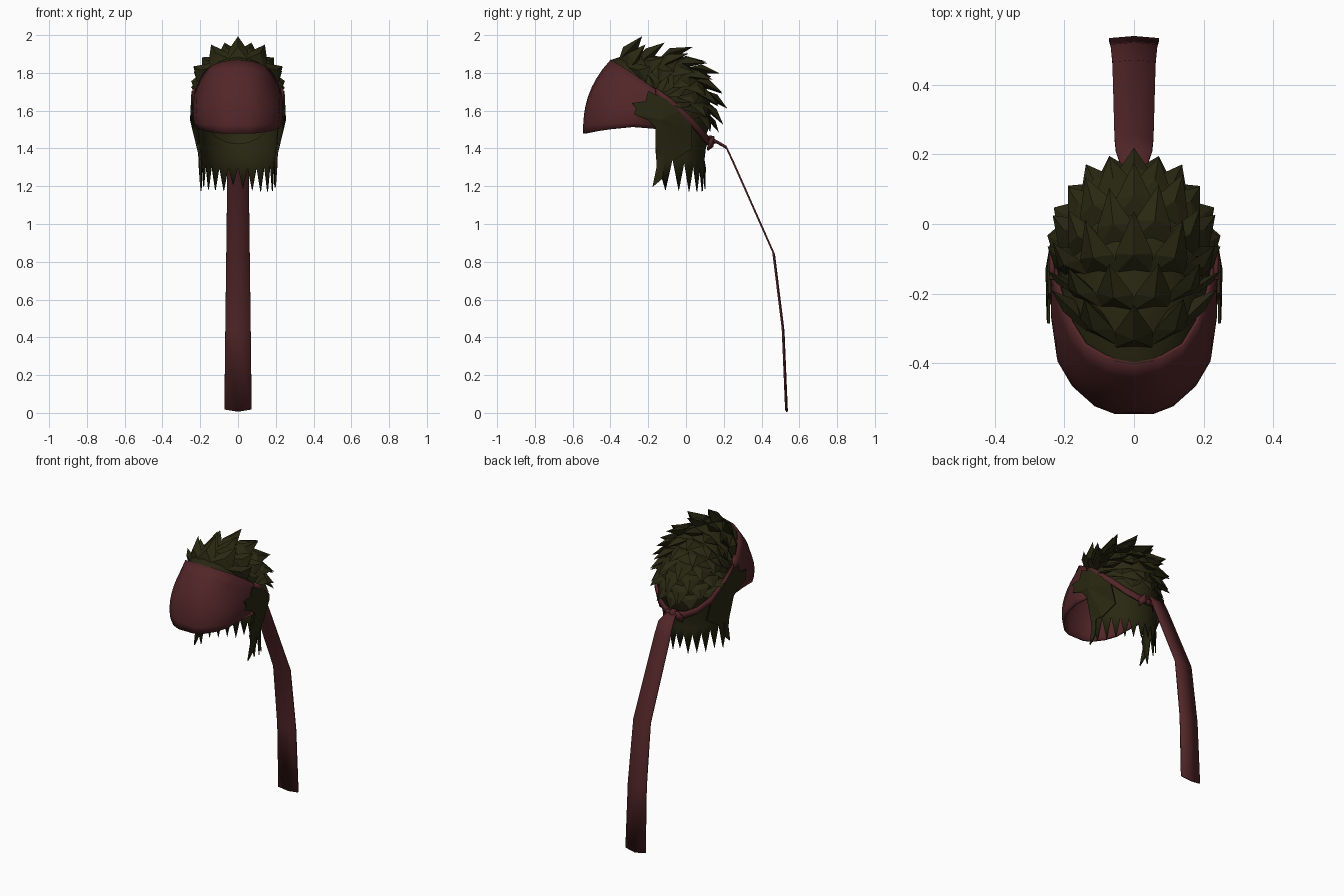
import bpy, math, random
from mathutils import Vector

if "Cube" in bpy.data.objects:
    bpy.data.objects.remove(bpy.data.objects["Cube"])

random.seed(4)


def material(name, col):
    m = bpy.data.materials.new(name)
    m.diffuse_color = (*col, 1)
    m.use_nodes = True
    m.node_tree.nodes["Principled BSDF"].inputs["Base Color"].default_value = m.diffuse_color
    return m


RED = material("dark red cloth", (0.085, 0.019, 0.021))
GREEN = material("dark olive hair", (0.022, 0.021, 0.006))


def make(name, verts, faces, mat, thick=0, smooth=True):
    me = bpy.data.meshes.new(name)
    me.from_pydata([tuple(v) for v in verts], [], faces)
    me.materials.append(mat)
    ob = bpy.data.objects.new(name, me)
    bpy.context.collection.objects.link(ob)
    if thick:
        s = ob.modifiers.new("thickness", "SOLIDIFY")
        s.thickness = thick
        s.offset = 0
    if smooth:
        bpy.ops.object.select_all(action="DESELECT")
        ob.select_set(True)
        bpy.context.view_layer.objects.active = ob
        bpy.ops.object.shade_smooth_by_angle(angle=math.radians(40))
    return ob


def grid(name, rows, mat, thick=0):
    n = len(rows[0])
    faces = [(r * n + c, r * n + c + 1, (r + 1) * n + c + 1, (r + 1) * n + c)
             for r in range(len(rows) - 1) for c in range(n - 1)]
    return make(name, [p for row in rows for p in row], faces, mat, thick)


def interp(x, pts):
    for (a, b), (c, d) in zip(pts, pts[1:]):
        if x <= c:
            return b + (d - b) * (x - a) / (c - a)
    return pts[-1][1]


def mirrored(half):
    """Left-to-right list from a centre-to-right list of (x, y)."""
    return [(-x, y) for x, y in reversed(half[1:])] + half


def rim(y):
    """Height of the sloping edge between cloth and hair."""
    return interp(y, [(-0.4, 1.87), (-0.3, 1.81), (-0.2, 1.74), (-0.08, 1.655), (0, 1.59), (0.12, 1.45)])


# Mask: curved shell between the lower outline and the sloping rim
low = mirrored([(0, -.54), (.06, -.54), (.115, -.52), (.18, -.465), (.22, -.4), (.237, -.28), (.237, -.16)])
top = mirrored([(0, -.395), (.08, -.38), (.14, -.345), (.18, -.28), (.212, -.19), (.225, -.13), (.23, -.08)])
rows = []
for i in range(9):
    t = i / 8
    f = t ** 2.5
    row = []
    for (lx, ly), (tx, ty) in zip(low, top):
        x, y = lx + (tx - lx) * f, ly + (ty - ly) * f
        z0 = interp(ly, [(-.54, 1.478), (-.42, 1.50), (-.23, 1.52), (-.16, 1.505)])
        row.append((x * (1 - 0.08 * (1 - t) ** 4), y, z0 + (rim(ty) - z0) * t))
    rows.append(row)
grid("mask", rows, RED, 0.01)

# Band: narrow strip from the mask around the back of the head
path = mirrored([(0, .125), (.07, .115), (.14, .085), (.205, .03), (.238, -.08), (.237, -.16)])
grid("head_band", [[(x * k, y, rim(y) + dz) for x, y in path]
                   for k, dz in ((.98, .008), (1, -.012), (.99, -.035))], RED, 0.012)

# Scalp: dome with its poles at the two sides
CY, CZ = -0.15, 1.655


def scalp(theta, phi, lift=0.0):
    r = interp(theta, [(-45, .33), (-20, .295), (0, .275), (45, .25), (90, .23), (115, .265), (140, .33)]) + lift
    a, b = math.radians(theta), math.radians(phi)
    return Vector(((0.215 + lift) * math.sin(b), CY + r * math.cos(b) * math.cos(a), CZ + r * math.cos(b) * math.sin(a)))


grid("scalp_hair", [[scalp(140 - 185 * i / 14, -90 + 15 * j) for j in range(13)] for i in range(15)], GREEN)

# Hair tufts: overlapping pointed locks swept backwards in staggered rows
verts, faces = [], []


def tuft(theta, phi, half, sweep, lift):
    n = len(verts)
    verts.extend([scalp(theta, phi - half, -.005), scalp(theta, phi + half, -.005),
                  scalp(theta - sweep * .4, phi - half * .85, lift * .3),
                  scalp(theta - sweep * .4, phi + half * .85, lift * .3),
                  scalp(theta - sweep * .35, phi, lift * .5),
                  scalp(theta - sweep, phi * 1.02, lift),
                  scalp(theta - sweep * .55, phi, -.01)])
    for f in ((0, 1, 4), (0, 4, 2), (1, 3, 4), (2, 4, 5), (4, 3, 5), (2, 5, 6), (3, 6, 5), (0, 2, 6), (1, 6, 3)):
        faces.append(tuple(n + k for k in f))


for i, (theta, sweep, lift) in enumerate([(134, 30, .10), (112, 30, .085), (90, 32, .095), (66, 28, .085),
                                          (46, 24, .095), (29, 22, .085), (13, 19, .09), (-3, 17, .085),
                                          (-16, 13, .06)]):
    for k in range(5 + i % 2):
        phi = (k - (4 + i % 2) / 2) * 27
        side = math.cos(math.radians(phi))
        tuft(theta + random.uniform(-2, 2), phi, 15, sweep, lift * (.35 + .65 * side))
make("hair_tufts", verts, faces, GREEN, smooth=False)

# Nape hair: U-shaped curtain ending in pointed locks
TEETH = 12
cols = TEETH * 2
rows = []
for k in range(5):
    row = []
    for c in range(cols + 1):
        a = math.radians(-90 + 180 * c / cols)
        s, co = math.sin(a), max(0, math.cos(a))
        w = (.225, .218, .203, .198, .197)[k]
        y = -.16 + (.275, .27, .262, .255, .262)[k] * co ** .8
        z_top = rim(y) - .015
        end = (1.30 + .05 * s ** 4) if c % 2 == 0 else 1.175 + random.uniform(-.005, .03)
        z = (z_top, z_top * .6 + 1.40 * .4, 1.40, 1.34 + .02 * s * s, end)[k]
        row.append((w * s, y, z))
    rows.append(row)
grid("nape_hair", rows, GREEN, 0.006)

# Sideburns: jagged tufts lying over the sides of the mask, with a long front lock
burn = [(-.16, 1.35), (-.16, 1.51), (-.20, 1.55), (-.275, 1.58), (-.265, 1.61), (-.285, 1.64), (-.215, 1.65),
        (-.20, 1.705), (-.16, 1.685), (-.11, 1.665), (-.04, 1.60), (.03, 1.52), (.03, 1.40), (-.06, 1.34)]
lock = [(-.16, 1.42), (-.155, 1.30), (-.178, 1.195), (-.125, 1.24), (-.11, 1.38)]
for s, side in ((-1, "left"), (1, "right")):
    for name, pts in (("sideburn", burn), ("side_lock", lock)):
        vs = []
        for y, z in pts:
            x = interp(z, [(1.15, .195), (1.4, .203), (1.5, .234), (1.58, .247), (1.72, .242)])
            vs.append((s * (x - max(0, y + .08) * .3), y, z))
        n = len(vs)
        cy, cz = (-.13, 1.55) if name == "sideburn" else (-.14, 1.30)
        vs.append((s * (.25 if name == "sideburn" else .204), cy, cz))
        make(side + "_" + name, vs, [(i, (i + 1) % n, n) for i in range(n)], GREEN, 0.008, smooth=False)

# Ribbon: long cloth tail with a slight centre crease
tail = [(.115, 1.445, .025), (.165, 1.435, .035), (.215, 1.405, .052), (.25, 1.33, .056), (.465, .845, .062),
        (.515, .44, .067), (.533, .012, .072)]
grid("ribbon_tail", [[(-w, y - .004, z + .006), (0, y + .002, z - .006), (w, y - .004, z + .006)]
                     for y, z, w in tail], RED, 0.009)

# Knot and its two short loops
bpy.ops.mesh.primitive_ico_sphere_add(subdivisions=2, radius=1, location=(0, .13, 1.44))
knot = bpy.context.object
knot.name = "knot"
knot.scale = (.03, .025, .03)
knot.data.materials.append(RED)
for s, side in ((-1, "left"), (1, "right")):
    grid(side + "_knot_loop", [[(0, .13, 1.455), (s * .04, .145, 1.465), (s * .065, .12, 1.43)],
                               [(0, .13, 1.425), (s * .035, .14, 1.41), (s * .055, .115, 1.39)]], RED, 0.012)
